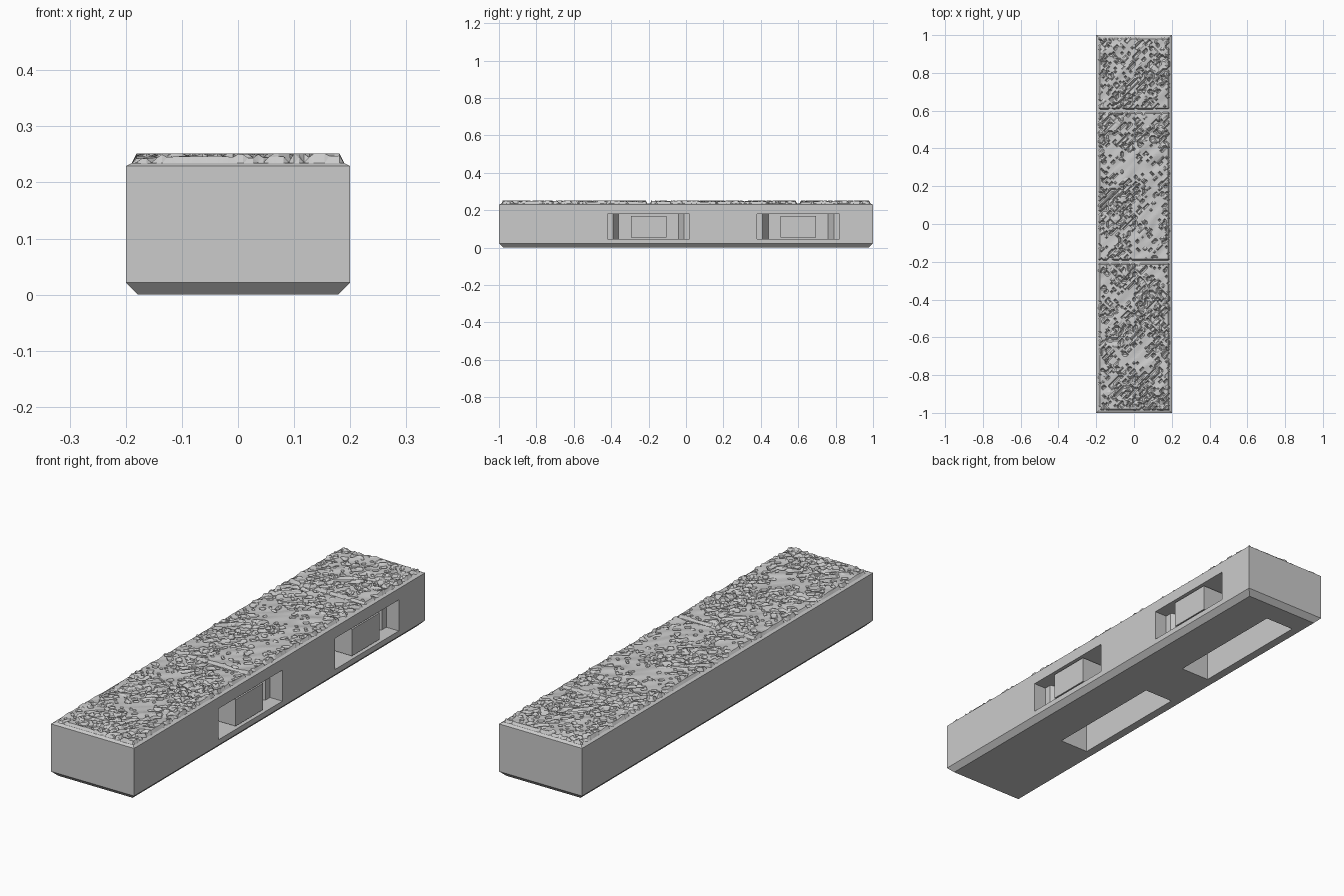
import bpy, bmesh, math
from mathutils import Vector, noise

cube = bpy.data.objects.get("Cube")
if cube:
    bpy.data.objects.remove(cube, do_unlink=True)

stone = bpy.data.materials.new("stone_grey")
stone.use_nodes = True
stone.diffuse_color = (0.6, 0.6, 0.6, 1)
stone.node_tree.nodes["Principled BSDF"].inputs["Base Color"].default_value = (0.6, 0.6, 0.6, 1)


def finish(name, bm):
    bmesh.ops.recalc_face_normals(bm, faces=bm.faces)
    mesh = bpy.data.meshes.new(name)
    bm.to_mesh(mesh)
    bm.free()
    mesh.materials.append(stone)
    obj = bpy.data.objects.new(name, mesh)
    bpy.context.collection.objects.link(obj)
    return obj


def loft(name, rings):
    """Closed solid through matching rings of points."""
    bm = bmesh.new()
    loops = [[bm.verts.new(p) for p in ring] for ring in rings]
    n = len(loops[0])
    for low, high in zip(loops, loops[1:]):
        for i in range(n):
            j = (i + 1) % n
            bm.faces.new((low[i], low[j], high[j], high[i]))
    bm.faces.new(loops[0])
    bm.faces.new(loops[-1])
    return finish(name, bm)


def rect(x0, x1, y0, y1, z):
    return [(x0, y0, z), (x1, y0, z), (x1, y1, z), (x0, y1, z)]


def box(name, x0, x1, y0, y1, z0, z1):
    return loft(name, [rect(x0, x1, y0, y1, z) for z in (z0, z1)])


def cut(target, cutter):
    cutter.hide_render = True
    mod = target.modifiers.new("cut", "BOOLEAN")
    mod.operation = "DIFFERENCE"
    mod.solver = "EXACT"
    mod.object = cutter
    bpy.context.view_layer.objects.active = target
    bpy.ops.object.modifier_apply(modifier=mod.name)
    bpy.data.objects.remove(cutter, do_unlink=True)


# Base block with a chamfered foot and a slight top bevel
body = loft("base_block", [rect(-0.2 + i, 0.2 - i, -1 + i, 1 - i, z)
                           for i, z in ((0.022, 0), (0, 0.022), (0, 0.229), (0.012, 0.235))])

# Clip pockets in the side, slots underneath, and a retaining block in each pocket
half = [(0.21, 0.22), (0.14, 0.22), (0.14, 0.19), (0.09, 0.16)]
plan = half + [(x, -y) for x, y in reversed(half)]
for i, cy in enumerate((-0.2, 0.6)):
    cut(body, loft("pocket_cutter", [[(x, cy + y, z) for x, y in plan] for z in (0.045, 0.18)]))
    cut(body, box("slot_cutter", -0.14, 0, cy - 0.28, cy + 0.28, -0.05, 0.18))
    box(f"retaining_block_{i + 1}", 0.085, 0.195, cy - 0.095, cy + 0.095, 0.055, 0.17)


def rough_height(x, y):
    """Gently rippled stone broken by diagonal chips, capped at the top."""
    along, across = (x + y) * 0.7, (x - y) * 0.7
    ripple = noise.noise(Vector((along * 8, across * 22, 0)))
    worn = noise.noise(Vector((x * 5, y * 5, 7)))
    z = 0.246 + 0.006 * ripple
    chip = noise.noise(Vector((along * 30, across * 75, 3)))
    if chip > 0.22 - 0.35 * worn:
        z -= 0.009 + 0.004 * chip
    elif chip < -0.3 + 0.25 * worn:
        z += 0.006
    return max(0.236, min(0.252, z))


# Rough paving slabs separated by grooves
STEP = 0.009
for i, (y0, y1) in enumerate(((-0.988, -0.206), (-0.194, 0.594), (0.606, 0.988))):
    x0, x1 = -0.19, 0.19
    nx, ny = round((x1 - x0) / STEP), round((y1 - y0) / STEP)
    bm = bmesh.new()
    grid = []
    for r in range(ny + 1):
        row = []
        for c in range(nx + 1):
            x, y = x0 + (x1 - x0) * c / nx, y0 + (y1 - y0) * r / ny
            edge = r in (0, ny) or c in (0, nx)
            row.append(bm.verts.new((x, y, 0.233 if edge else rough_height(x, y))))
        grid.append(row)
    for r in range(ny):
        for c in range(nx):
            bm.faces.new((grid[r][c], grid[r][c + 1], grid[r + 1][c + 1], grid[r + 1][c]))
    bmesh.ops.triangulate(bm, faces=bm.faces)
    finish(f"rough_slab_{i + 1}", bm)
